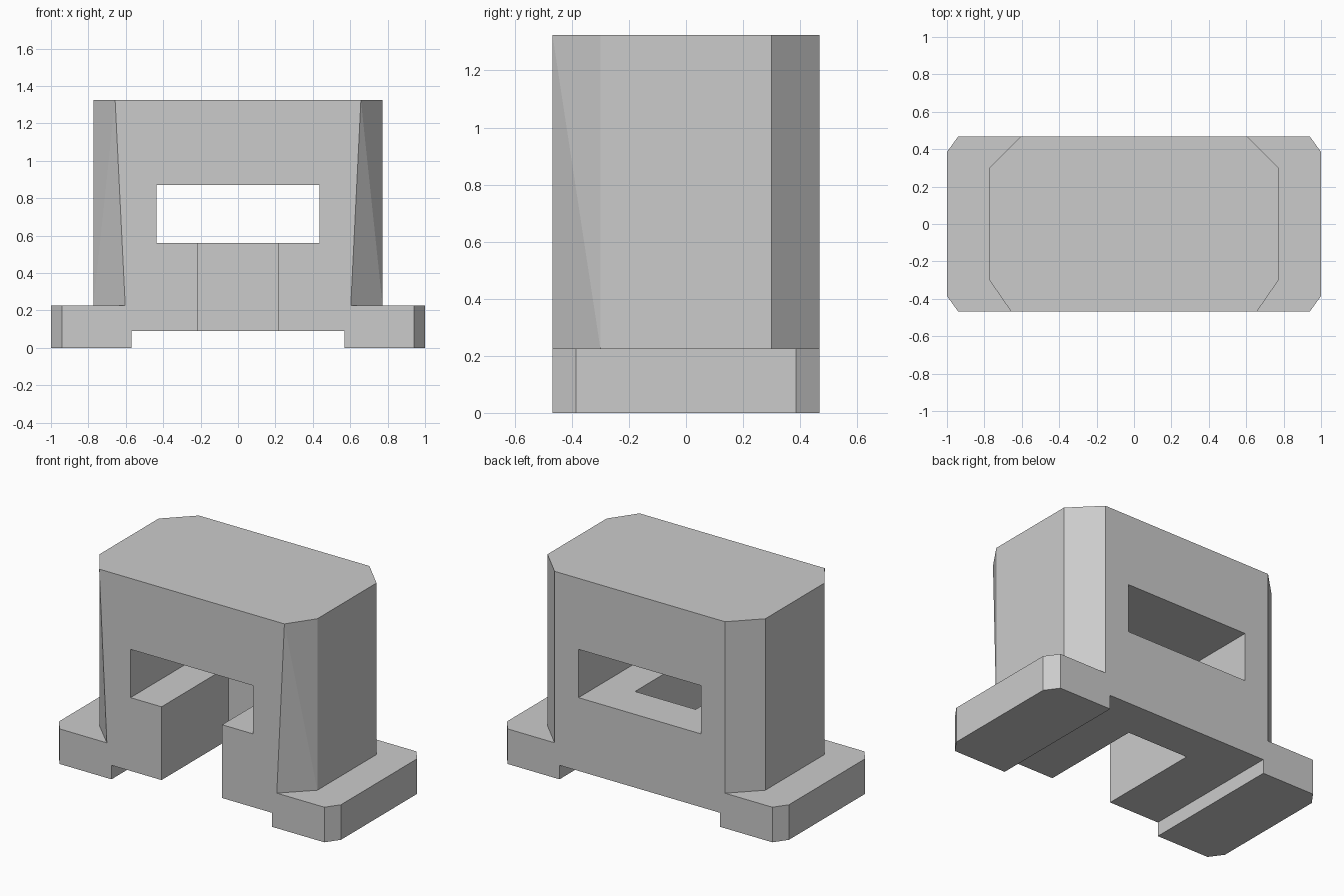
import bpy
import bmesh

cube = bpy.data.objects.get("Cube")
if cube:
    bpy.data.objects.remove(cube, do_unlink=True)

grey = bpy.data.materials.new("plain_grey")
grey.use_nodes = True
grey.diffuse_color = (0.6, 0.6, 0.6, 1)
grey.node_tree.nodes["Principled BSDF"].inputs["Base Color"].default_value = grey.diffuse_color


def mirrored(half):
    """Close a right-hand half outline, listed front to back, across x = 0."""
    return half + [(-x, y) for x, y in reversed(half)]


def loft(name, low, high, z0, z1):
    """Solid between two outlines; twisted sides are split into triangles."""
    bm = bmesh.new()
    bot = [bm.verts.new((x, y, z0)) for x, y in low]
    top = [bm.verts.new((x, y, z1)) for x, y in high]
    bm.faces.new(bot[::-1])
    bm.faces.new(top)
    n = len(low)
    for i in range(n):
        j = (i + 1) % n
        a, b, c, d = bot[i], bot[j], top[j], top[i]
        normal = (b.co - a.co).cross(d.co - a.co).normalized()
        if abs(normal.dot(c.co - a.co)) < 1e-5:
            bm.faces.new((a, b, c, d))
        elif abs(b.co.x) > abs(a.co.x):
            bm.faces.new((a, b, d))
            bm.faces.new((b, c, d))
        else:
            bm.faces.new((a, b, c))
            bm.faces.new((a, c, d))
    bmesh.ops.recalc_face_normals(bm, faces=bm.faces)
    mesh = bpy.data.meshes.new(name)
    bm.to_mesh(mesh)
    bm.free()
    mesh.materials.append(grey)
    obj = bpy.data.objects.new(name, mesh)
    bpy.context.collection.objects.link(obj)
    return obj


def box(name, half_x, y0, y1, z0, z1):
    outline = mirrored([(half_x, y0), (half_x, y1)])
    return loft(name, outline, outline, z0, z1)


def combine(target, tool, operation):
    """Apply a boolean and remove the tool."""
    mod = target.modifiers.new(operation.lower(), "BOOLEAN")
    mod.operation = operation
    mod.solver = "EXACT"
    mod.object = tool
    bpy.context.view_layer.objects.active = target
    bpy.ops.object.modifier_apply(modifier=mod.name)
    bpy.data.objects.remove(tool, do_unlink=True)


D = 0.468          # half depth
STEP, TOP = 0.225, 1.325

# Wide foot plate with clipped corners
foot = mirrored([(0.94, -D), (1, -0.385), (1, 0.385), (0.94, D)])
body = loft("bracket_body", foot, foot, 0, STEP)

# Tower with straight rear chamfers and tapering front chamfers
sides = [(0.773, -0.3), (0.773, 0.3), (0.605, D)]
tower = loft("tower", mirrored([(0.603, -D)] + sides),
             mirrored([(0.657, -D)] + sides), STEP, TOP)
combine(body, tower, "UNION")

# Window through the tower, slot open to the front, recess under the foot
for cutter in (box("window_cutter", 0.435, -1, 1, 0.56, 0.87),
               box("slot_cutter", 0.215, -1, 0.21, -0.2, 0.7),
               box("recess_cutter", 0.57, -1, 1, -0.3, 0.09)):
    cutter.hide_render = True
    combine(body, cutter, "DIFFERENCE")
